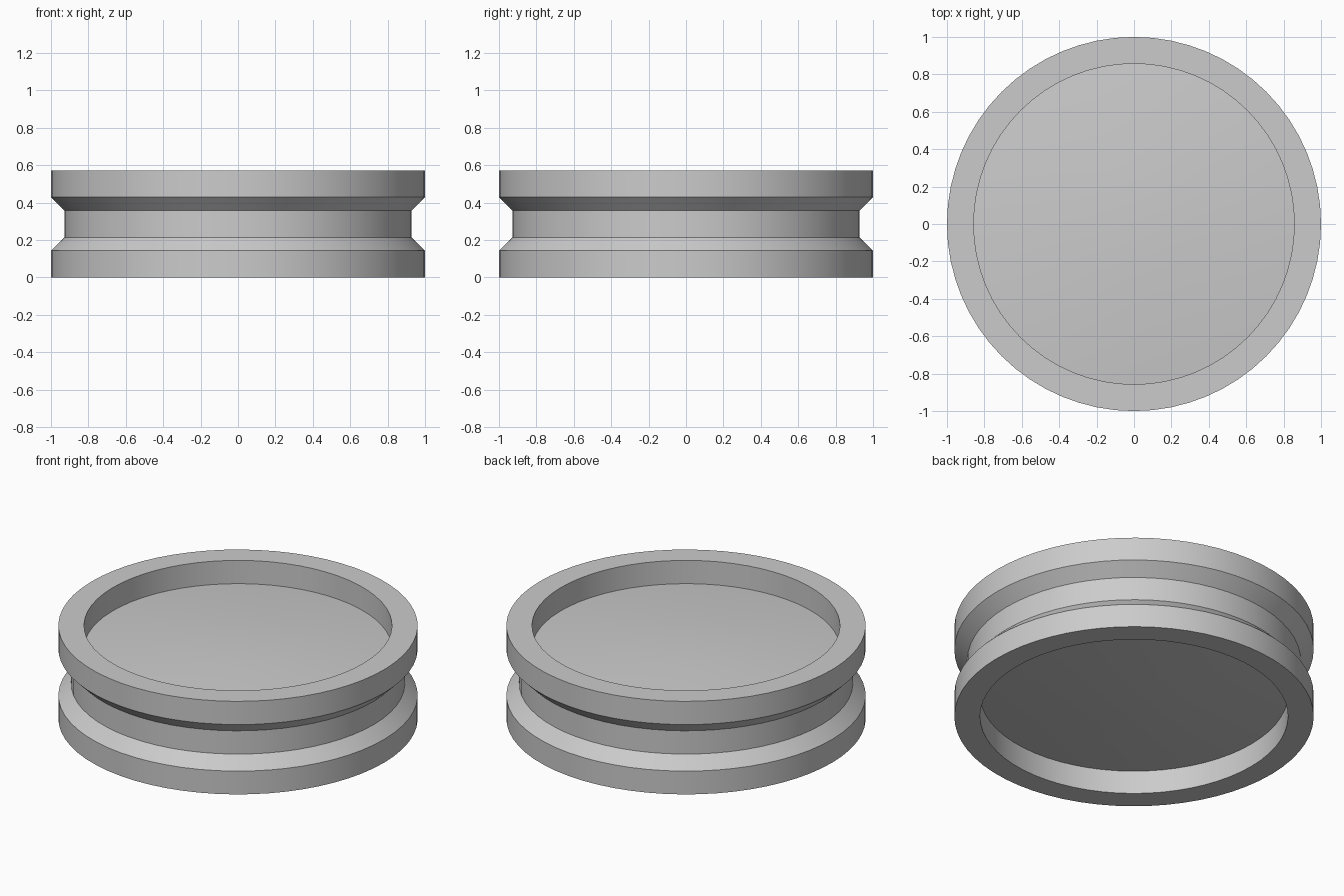
import bpy
import bmesh
from math import radians, tau

cube = bpy.data.objects.get("Cube")
if cube:
    bpy.data.objects.remove(cube, do_unlink=True)

SEGMENTS = 64
UNIT = 1 / 7            # rim thickness; the wheel radius is seven of these
HEIGHT = 4 * UNIT
DOME = 0.05             # rise of the web towards its flat centre

# Plain grey finish
grey = bpy.data.materials.new("plain_grey")
grey.use_nodes = True
colour = (0.6, 0.6, 0.6, 1)
grey.diffuse_color = colour
grey.node_tree.nodes["Principled BSDF"].inputs["Base Color"].default_value = colour

# Lower half profile: domed web, recess wall, rim, flange, groove
lower = [(0, UNIT - DOME), (0.32, UNIT - DOME), (6 * UNIT, UNIT), (6 * UNIT, 0),
         (1, 0), (1, UNIT), (6.5 * UNIT, 1.5 * UNIT)]
profile = lower + [(r, HEIGHT - z) for r, z in reversed(lower)]

# Spin the mirrored profile into a closed grooved wheel
bm = bmesh.new()
verts = [bm.verts.new((r, 0, z)) for r, z in profile]
edges = [bm.edges.new(pair) for pair in zip(verts, verts[1:])]
bmesh.ops.spin(bm, geom=verts + edges, cent=(0, 0, 0), axis=(0, 0, 1),
               angle=tau, steps=SEGMENTS, use_duplicate=False)
bmesh.ops.remove_doubles(bm, verts=bm.verts, dist=0.0001)
bmesh.ops.recalc_face_normals(bm, faces=bm.faces)

mesh = bpy.data.meshes.new("grooved_wheel")
bm.to_mesh(mesh)
bm.free()
mesh.materials.append(grey)
wheel = bpy.data.objects.new("grooved_wheel", mesh)
bpy.context.collection.objects.link(wheel)

# Smooth round walls with crisp corners
bpy.ops.object.select_all(action="DESELECT")
wheel.select_set(True)
bpy.context.view_layer.objects.active = wheel
bpy.ops.object.shade_smooth_by_angle(angle=radians(30))
